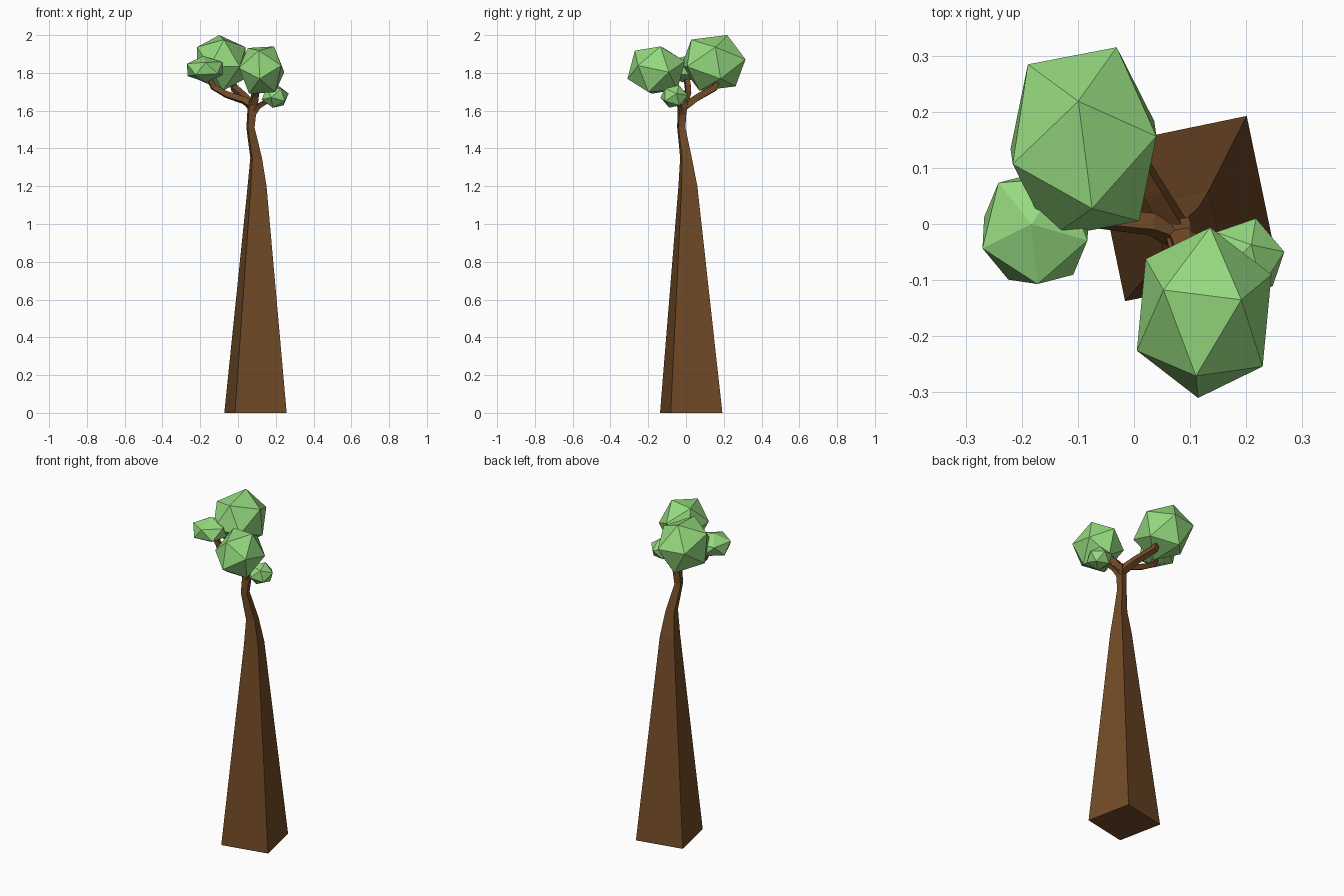
import bpy, bmesh, math
from mathutils import Vector, Matrix

if "Cube" in bpy.data.objects:
    bpy.data.objects.remove(bpy.data.objects["Cube"])


def material(name, rgb):
    m = bpy.data.materials.new(name)
    m.diffuse_color = (*rgb, 1)
    m.use_nodes = True
    m.node_tree.nodes["Principled BSDF"].inputs["Base Color"].default_value = m.diffuse_color
    return m


BARK = material("bark", (0.17, 0.07, 0.02))
LEAF = material("leaf", (0.30, 0.70, 0.21))
UP = Vector((0, 0, 1))


def finish(bm, name, mat):
    bmesh.ops.recalc_face_normals(bm, faces=bm.faces)
    mesh = bpy.data.meshes.new(name)
    bm.to_mesh(mesh)
    bm.free()
    mesh.materials.append(mat)
    bpy.context.collection.objects.link(bpy.data.objects.new(name, mesh))


def limb(name, path, level=False):
    """Four-sided tapered tube through (x, y, z, radius) points."""
    bm = bmesh.new()
    pts = [Vector(p[:3]) for p in path]
    rings = []
    for i, p in enumerate(pts):
        t = pts[min(i + 1, len(pts) - 1)] - pts[max(i - 1, 0)]
        q = UP.rotation_difference(UP if level else t)
        ring = []
        for k in range(4):
            a = math.radians(56.7 + 90 * k)
            ring.append(bm.verts.new(p + q @ (path[i][3] * Vector((math.cos(a), math.sin(a), 0)))))
        rings.append(ring)
    for a, b in zip(rings, rings[1:]):
        for k in range(4):
            bm.faces.new((a[k], a[(k + 1) % 4], b[(k + 1) % 4], b[k]))
    bm.faces.new(rings[0][::-1])
    bm.faces.new(rings[-1])
    finish(bm, name, BARK)


def clump(name, lo, hi, apex, spin):
    """Icosahedron turned to its apex direction, then fitted to a box."""
    bm = bmesh.new()
    turn = UP.rotation_difference(Vector(apex)).to_matrix().to_4x4()
    bmesh.ops.create_icosphere(bm, subdivisions=1, radius=1,
                               matrix=turn @ Matrix.Rotation(math.radians(spin), 4, 'Z'))
    for i in range(3):
        m = max(v.co[i] for v in bm.verts)
        for v in bm.verts:
            v.co[i] = (lo[i] + hi[i]) / 2 + v.co[i] / m * (hi[i] - lo[i]) / 2
    finish(bm, name, LEAF)


# Trunk
limb("trunk", [(0.0925, 0.0275, 0, 0.1975), (0.101, 0.01, 1.2, 0.06),
               (0.096, 0.0, 1.35, 0.037), (0.066, -0.025, 1.51, 0.026),
               (0.072, -0.022, 1.58, 0.028), (0.08, -0.015, 1.65, 0.033)], level=True)

# Branches
limb("left_branch", [(0.07, -0.015, 1.63, 0.026), (0.03, 0.0, 1.655, 0.022),
                     (-0.06, 0.01, 1.685, 0.021), (-0.13, 0.01, 1.725, 0.02),
                     (-0.16, 0.0, 1.79, 0.018)])
limb("back_branch", [(0.075, -0.01, 1.62, 0.028), (0.035, 0.06, 1.67, 0.024),
                     (-0.02, 0.15, 1.72, 0.023), (-0.035, 0.165, 1.78, 0.02)])
limb("front_branch", [(0.08, -0.015, 1.62, 0.028), (0.09, -0.045, 1.68, 0.024),
                      (0.105, -0.10, 1.74, 0.02), (0.12, -0.14, 1.79, 0.018)])
limb("right_branch", [(0.075, -0.02, 1.58, 0.02), (0.11, -0.035, 1.625, 0.016),
                      (0.15, -0.045, 1.648, 0.014), (0.19, -0.06, 1.67, 0.012)])

# Leaf clumps
clump("back_leaves", (-0.22, -0.025, 1.705), (0.04, 0.315, 2.0), (-0.01, 0.065, 0.15), 63)
clump("front_leaves", (0.005, -0.31, 1.69), (0.245, -0.006, 1.94), (0.07, 0.02, 0.12), 170)
clump("left_leaves", (-0.27, -0.107, 1.75), (-0.08, 0.09, 1.89), (-0.005, 0.005, 0.07), 130)
clump("right_leaves", (0.125, -0.135, 1.615), (0.268, 0.01, 1.735), (0.01, 0.02, 0.055), 75)
